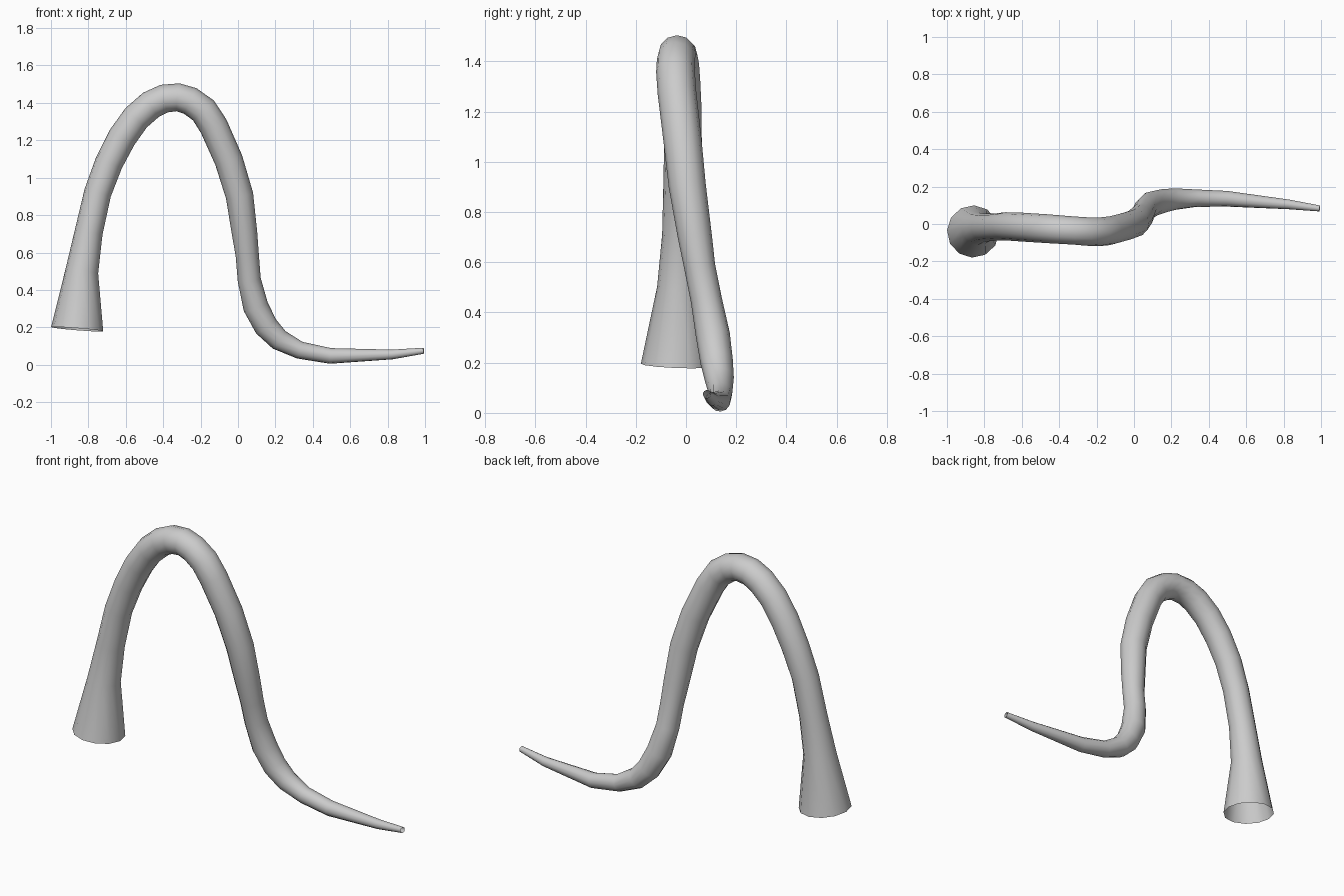
import bpy
import math

cube = bpy.data.objects.get("Cube")
if cube:
    bpy.data.objects.remove(cube, do_unlink=True)

# Plain grey material
grey = bpy.data.materials.new("light_grey")
grey.use_nodes = True
colour = (0.6, 0.6, 0.6, 1.0)
grey.diffuse_color = colour
grey.node_tree.nodes["Principled BSDF"].inputs["Base Color"].default_value = colour

# Centre line of the tube from flared base to thin tip: x, y, z, radius
PATH = [
    (-.86, -.04, .19, .14), (-.835, -.027, .5, .088), (-.798, -.02, .71, .075),
    (-.75, -.017, .92, .073), (-.69, -.012, 1.08, .075), (-.62, -.015, 1.215, .077),
    (-.545, -.02, 1.32, .077), (-.465, -.025, 1.39, .077), (-.395, -.03, 1.423, .076),
    (-.32, -.035, 1.43, .075), (-.255, -.04, 1.41, .076), (-.185, -.042, 1.36, .077),
    (-.13, -.036, 1.275, .077), (-.05, -.015, 1.095, .076), (.008, .005, .905, .074),
    (.035, .035, .705, .068), (.05, .055, .58, .062), (.06, .08, .455, .062),
    (.095, .107, .31, .068), (.15, .122, .205, .065), (.22, .133, .133, .058),
    (.33, .138, .078, .047), (.495, .135, .047, .042), (.825, .105, .055, .026),
    (.993, .083, .075, .016),
]

# Open round tube swept along the path
curve = bpy.data.curves.new("tentacle_tube", "CURVE")
curve.dimensions = "3D"
curve.bevel_depth = 1.0
curve.bevel_resolution = 4
curve.use_fill_caps = False
spline = curve.splines.new("POLY")
spline.points.add(len(PATH) - 1)
for point, (x, y, z, radius) in zip(spline.points, PATH):
    point.co = (x, y, z, 1)
    point.radius = radius
spline.use_smooth = True
curve.materials.append(grey)

tube = bpy.data.objects.new("tentacle_tube", curve)
bpy.context.collection.objects.link(tube)

# Turn into a smooth shaded mesh
bpy.ops.object.select_all(action="DESELECT")
tube.select_set(True)
bpy.context.view_layer.objects.active = tube
bpy.ops.object.convert(target="MESH")
bpy.ops.object.shade_smooth_by_angle(angle=math.radians(50))
